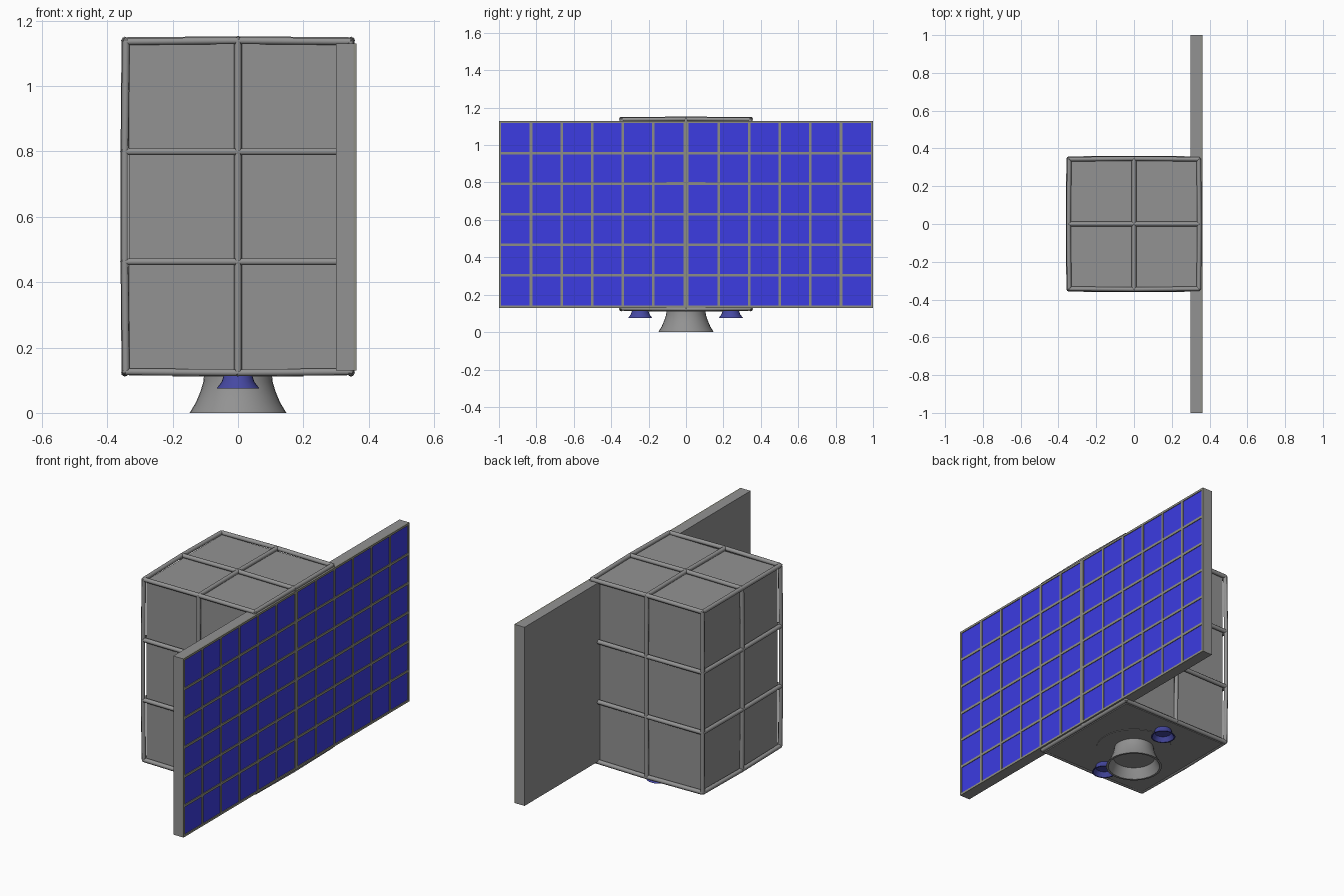
import bpy, bmesh, math
from mathutils import Vector

if "Cube" in bpy.data.objects:
    bpy.data.objects.remove(bpy.data.objects["Cube"])


def material(name, rgb):
    m = bpy.data.materials.new(name)
    m.diffuse_color = (*rgb, 1)
    m.use_nodes = True
    m.node_tree.nodes["Principled BSDF"].inputs["Base Color"].default_value = m.diffuse_color
    return m


grey = material("dark_grey", (0.29, 0.29, 0.29))
olive = material("grid_grey", (0.27, 0.27, 0.23))
blue = material("cell_blue", (0.045, 0.045, 0.76))
navy = material("thruster_blue", (0.06, 0.065, 0.36))


def finish(bm, name, mat=grey):
    me = bpy.data.meshes.new(name)
    bmesh.ops.recalc_face_normals(bm, faces=bm.faces)
    bm.to_mesh(me)
    bm.free()
    ob = bpy.data.objects.new(name, me)
    bpy.context.collection.objects.link(ob)
    me.materials.append(mat)
    return ob


def add_box(bm, lo, hi):
    lo, hi = Vector(lo), Vector(hi)
    vs = bmesh.ops.create_cube(bm, size=1)["verts"]
    for v in vs:
        v.co = (lo + hi) / 2 + Vector(a * b for a, b in zip(v.co, hi - lo))


def lathe(name, profile, loc, mat=grey, sides=32):
    bm = bmesh.new()
    rings = [[bm.verts.new((loc[0] + r * math.cos(2 * math.pi * i / sides),
                            loc[1] + r * math.sin(2 * math.pi * i / sides), z))
              for i in range(sides)] for r, z in profile]
    for a, b in zip(rings, rings[1:]):
        for i in range(sides):
            j = (i + 1) % sides
            bm.faces.new((a[i], a[j], b[j], b[i]))
    bm.faces.new(rings[0])
    bm.faces.new(rings[-1])
    ob = finish(bm, name, mat)
    for p in ob.data.polygons:
        p.use_smooth = True
    ob.data.set_sharp_from_angle(angle=math.radians(40))


# main body
bm = bmesh.new()
add_box(bm, (-0.333, -0.333, 0.114), (0.333, 0.333, 1.13))
finish(bm, "body")

# slightly bulging rod lattice around the body
HALF = (0.343, 0.343, 0.505)
STEPS = ((-1, 0, 1), (-1, 0, 1), (-1, -1 / 3, 1 / 3, 1))


def lattice_point(n):
    inner = sum(abs(c) < 1 for c in n)
    return [c * h + (c * 0.003 * inner if abs(c) == 1 else 0) + o
            for c, h, o in zip(n, HALF, (0, 0, 0.631))]


curve = bpy.data.curves.new("frame_rods", "CURVE")
curve.dimensions = "3D"
curve.bevel_depth = 0.012
curve.bevel_resolution = 1
curve.use_fill_caps = True
curve.materials.append(grey)
for axis in range(3):
    a, b = [i for i in range(3) if i != axis]
    for u in STEPS[a]:
        for v in STEPS[b]:
            if max(abs(u), abs(v)) < 1:
                continue
            if axis < 2 and v == -1 and u == 0:
                continue  # underside stays plain
            sp = curve.splines.new("POLY")
            sp.points.add(len(STEPS[axis]) - 1)
            for p, t in zip(sp.points, STEPS[axis]):
                n = [0, 0, 0]
                n[axis], n[a], n[b] = t, u, v
                p.co = (*lattice_point(n), 1)
bpy.context.collection.objects.link(bpy.data.objects.new("frame_rods", curve))

# lattice corner and crossing joints
bm = bmesh.new()
for x in STEPS[0]:
    for y in STEPS[1]:
        for z in STEPS[2]:
            if max(abs(x), abs(y), abs(z)) == 1 and (x, y, z) != (0, 0, -1):
                vs = bmesh.ops.create_icosphere(bm, subdivisions=1, radius=0.0125)["verts"]
                bmesh.ops.translate(bm, verts=vs, vec=lattice_point((x, y, z)))
finish(bm, "frame_joints")

# solar panel: backing slab, raised grid bars, blue cells
bm = bmesh.new()
add_box(bm, (0.30, -1, 0.13), (0.353, 1, 1.13))
finish(bm, "panel_back")

PITCH, BAR = 0.1635, 0.007
ys = [s * (0.011 + i * PITCH) for s in (-1, 1) for i in range(1, 6)]
bars = sorted([(y - BAR, y + BAR) for y in ys] + [(-0.014, 0.014), (-1, -0.988), (0.988, 1)])
zs = [0.63 + k * PITCH for k in range(-2, 3)]
rows = sorted([(z - BAR, z + BAR) for z in zs] + [(0.13, 0.142), (1.118, 1.13)])
bm = bmesh.new()
for lo, hi in bars:
    add_box(bm, (0.353, lo, 0.13), (0.363, hi, 1.13))
for lo, hi in rows:
    add_box(bm, (0.353, -1, lo), (0.363, 1, hi))
finish(bm, "panel_grid", olive)

bm = bmesh.new()
for (_, y0), (y1, _) in zip(bars, bars[1:]):
    for (_, z0), (z1, _) in zip(rows, rows[1:]):
        add_box(bm, (0.35, y0, z0), (0.359, y1, z1))
finish(bm, "solar_cells", blue)

# main engine nozzle with mounting disc
lathe("main_nozzle", [(0.104, 0.118), (0.106, 0.095), (0.115, 0.065), (0.129, 0.032),
                      (0.148, 0), (0.136, 0), (0.119, 0.034), (0.11, 0.055)], (0, 0))
lathe("nozzle_mount", [(0.2, 0.116), (0.2, 0.111)], (0, 0))

# small side thrusters
for side, y in (("left", -0.245), ("right", 0.24)):
    lathe("thruster_" + side, [(0.043, 0.116), (0.05, 0.095), (0.065, 0.075),
                               (0.058, 0.075), (0.043, 0.1)], (0, y), navy, 24)
